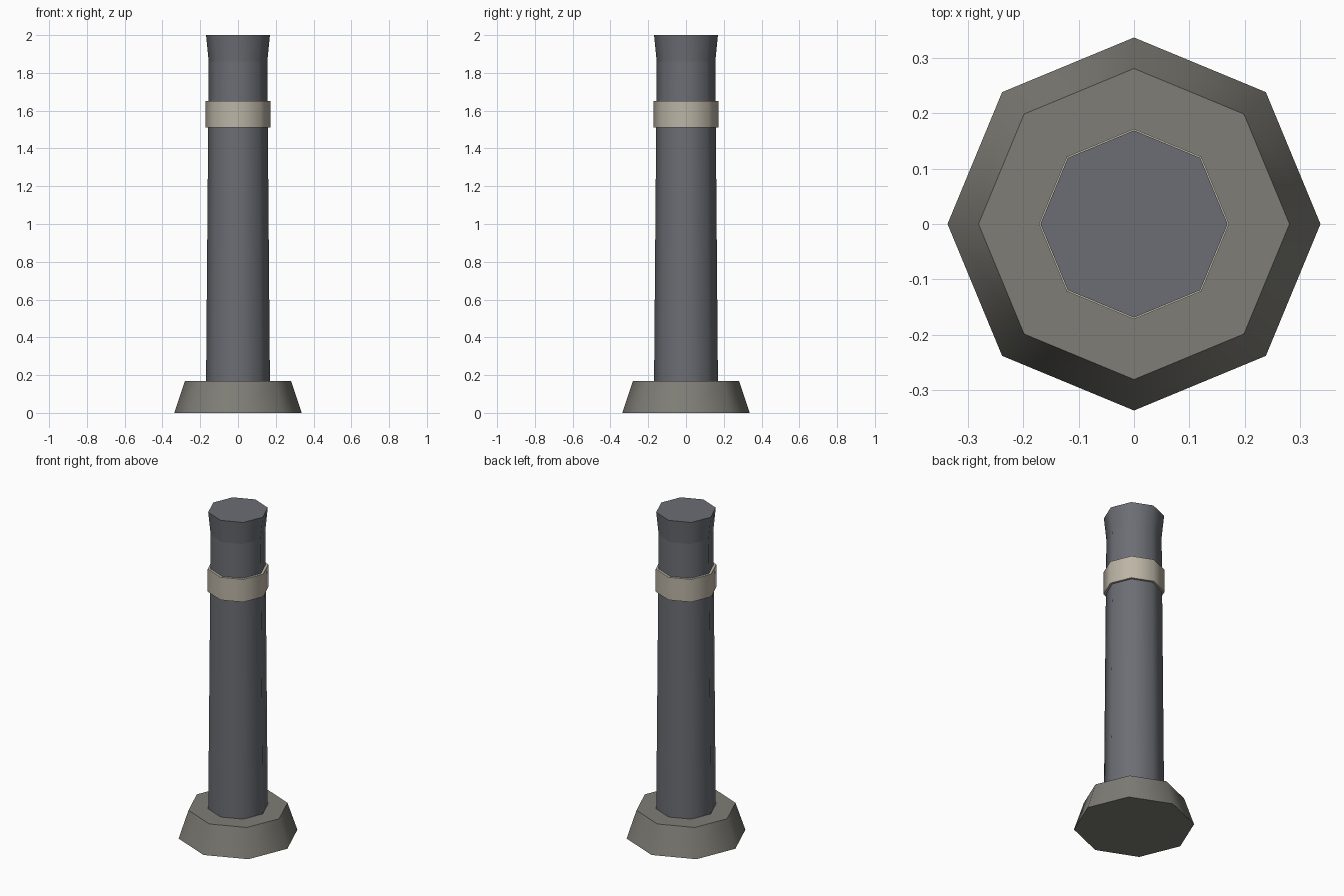
import bpy, bmesh
from math import cos, sin, pi

if "Cube" in bpy.data.objects:
    bpy.data.objects.remove(bpy.data.objects["Cube"])

SIDES = 8


def material(name, rgb):
    m = bpy.data.materials.new(name)
    m.diffuse_color = (*rgb, 1)
    m.use_nodes = True
    m.node_tree.nodes["Principled BSDF"].inputs["Base Color"].default_value = m.diffuse_color
    return m


def octagon_part(name, profile, mat):
    """Stack octagonal rings from (radius, z) pairs; smooth sides, flat caps."""
    bm = bmesh.new()
    rings = [[bm.verts.new((r * cos(2 * pi * i / SIDES), r * sin(2 * pi * i / SIDES), z))
              for i in range(SIDES)] for r, z in profile]
    for low, high in zip(rings, rings[1:]):
        for i in range(SIDES):
            j = (i + 1) % SIDES
            bm.faces.new((low[i], low[j], high[j], high[i])).smooth = True
    bm.faces.new(rings[0][::-1])
    bm.faces.new(rings[-1])
    mesh = bpy.data.meshes.new(name)
    bm.to_mesh(mesh)
    bm.free()
    mesh.materials.append(mat)
    obj = bpy.data.objects.new(name, mesh)
    bpy.context.collection.objects.link(obj)
    return obj


stone = material("base_stone", (0.21, 0.205, 0.18))
iron = material("dark_iron", (0.15, 0.155, 0.175))
pale = material("pale_band", (0.50, 0.46, 0.38))

# Tapered foot
octagon_part("base", [(0.337, 0.0), (0.281, 0.17)], stone)
# Slightly tapering column
octagon_part("shaft", [(0.169, 0.17), (0.155, 1.86)], iron)
# Flared top
octagon_part("cap", [(0.155, 1.86), (0.169, 2.0)], iron)
# Band around the upper shaft
octagon_part("collar", [(0.172, 1.51), (0.172, 1.65)], pale)
